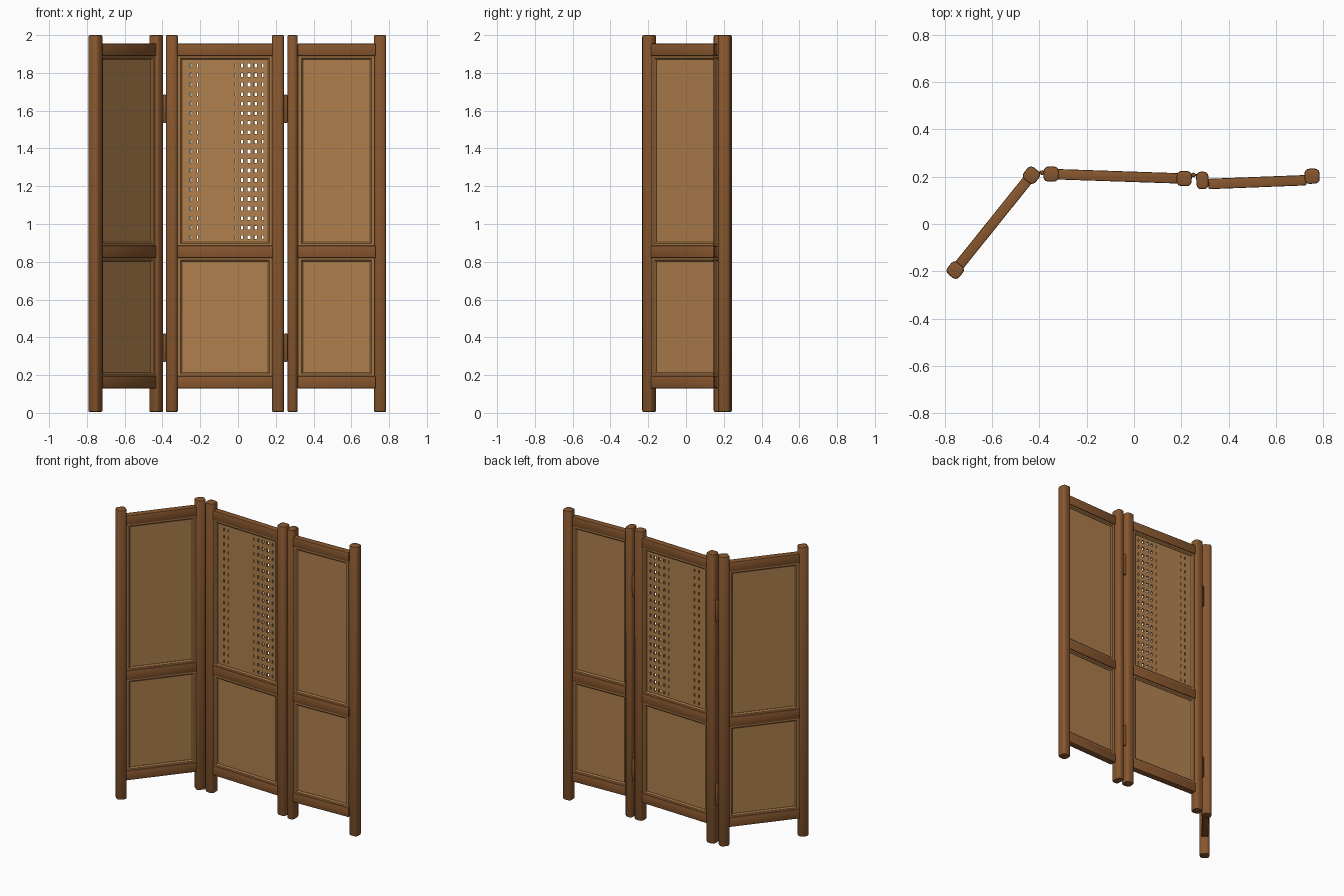
import bpy, bmesh, math
from mathutils import Matrix, Vector

if "Cube" in bpy.data.objects:
    bpy.data.objects.remove(bpy.data.objects["Cube"])


def material(name, rgb):
    m = bpy.data.materials.new(name)
    m.use_nodes = True
    m.diffuse_color = (*rgb, 1)
    m.node_tree.nodes["Principled BSDF"].inputs["Base Color"].default_value = (*rgb, 1)
    return m


WOOD = material("brown wood", (0.245, 0.095, 0.028))
CANE = material("tan cane", (0.43, 0.215, 0.075))
TRIM = material("light tan trim", (0.38, 0.18, 0.06))


def make_object(name, bm, mat, matrix, smooth=False):
    mesh = bpy.data.meshes.new(name)
    bm.to_mesh(mesh)
    bm.free()
    mesh.materials.append(mat)
    ob = bpy.data.objects.new(name, mesh)
    bpy.context.collection.objects.link(ob)
    ob.matrix_world = matrix
    if smooth:
        bpy.ops.object.select_all(action="DESELECT")
        ob.select_set(True)
        bpy.context.view_layer.objects.active = ob
        bpy.ops.object.shade_smooth_by_angle(angle=math.radians(40))
    return ob


def add_box(bm, lo, hi):
    lo, hi = Vector(lo), Vector(hi)
    mid, size = (lo + hi) / 2, hi - lo
    bmesh.ops.create_cube(bm, size=1, matrix=Matrix.Translation(mid) @ Matrix.Diagonal((*size, 1)))


def post(name, centre, width, depth, matrix):
    """Upright with well rounded corners and softened ends."""
    bm = bmesh.new()
    add_box(bm, (centre - width / 2, -depth / 2, 0.005), (centre + width / 2, depth / 2, 2))
    upright = [e for e in bm.edges if abs(e.verts[0].co.z - e.verts[1].co.z) > 1]
    bmesh.ops.bevel(bm, geom=upright, offset=0.02, segments=3, profile=0.5, affect="EDGES")
    ends = [e for e in bm.edges if abs(e.verts[0].co.z - e.verts[1].co.z) < 0.01]
    bmesh.ops.bevel(bm, geom=ends, offset=0.007, segments=2, profile=0.5, affect="EDGES")
    return make_object(name, bm, WOOD, matrix, True)


def rail(name, x0, x1, z0, z1, matrix):
    bm = bmesh.new()
    add_box(bm, (x0, -0.022, z0), (x1, 0.022, z1))
    bmesh.ops.bevel(bm, geom=bm.edges[:], offset=0.005, segments=2, profile=0.5, affect="EDGES")
    make_object(name, bm, WOOD, matrix, True)


def trim(name, x0, x1, z0, z1, matrix):
    """Sloped moulding ring around an infill panel, same on both sides."""
    rings = []
    bm = bmesh.new()
    for inset, y in ((0, -0.016), (0.016, -0.016), (0.024, -0.008),
                     (0.024, 0.008), (0.016, 0.016), (0, 0.016)):
        a, b, c, d = x0 + inset, x1 - inset, z0 + inset, z1 - inset
        rings.append([bm.verts.new(p) for p in ((a, y, c), (b, y, c), (b, y, d), (a, y, d))])
    for r, s in zip(rings, rings[1:] + rings[:1]):
        for i in range(4):
            j = (i + 1) % 4
            bm.faces.new((r[i], r[j], s[j], s[i]))
    bmesh.ops.recalc_face_normals(bm, faces=bm.faces[:])
    make_object(name, bm, TRIM, matrix)


def infill(name, x0, x1, z0, z1, matrix, columns=(), rows=()):
    """Thin sheet; each (centre, half size) column and row crossing leaves an open hole."""
    def cuts(lo, hi, gaps):
        return [lo] + [c + s * h for c, h in gaps for s in (-1, 1)] + [hi]
    xs, zs = cuts(x0, x1, columns), cuts(z0, z1, rows)
    bm = bmesh.new()
    grid = [[bm.verts.new((x, 0, z)) for x in xs] for z in zs]
    for k in range(len(zs) - 1):
        for i in range(len(xs) - 1):
            if not (i % 2 and k % 2):
                bm.faces.new((grid[k][i], grid[k][i + 1], grid[k + 1][i + 1], grid[k + 1][i]))
    ob = make_object(name, bm, CANE, matrix)
    solid = ob.modifiers.new("thickness", "SOLIDIFY")
    solid.thickness, solid.offset = 0.012, 0


def leaf(side, start, end, rail_shift=(0, 0), left_size=(0.064, 0.064), holes=((), ())):
    """One folding leaf between two post centres in plan."""
    a, b = Vector(start), Vector(end)
    run = b - a
    half = run.length / 2
    turn = Matrix.Rotation(math.atan2(run.y, run.x), 4, "Z")
    m = Matrix.Translation((*((a + b) / 2), 0)) @ turn
    post(side + "_leaf_right_post", -half, *left_size, m)
    post(side + "_leaf_left_post", half, 0.064, 0.064, m)
    inner = m @ Matrix.Translation((*rail_shift, 0))
    x0, x1 = -half + 0.025, half - 0.025
    for part, z0, z1 in (("bottom", 0.13, 0.195), ("middle", 0.82, 0.885), ("top", 1.89, 1.955)):
        rail(f"{side}_leaf_{part}_rail", x0, x1, z0, z1, inner)
    for part, z0, z1, hole in (("lower", 0.19, 0.825, ((), ())), ("upper", 0.88, 1.895, holes)):
        trim(f"{side}_leaf_{part}_trim", x0 + 0.005, x1 - 0.005, z0, z1, inner)
        infill(f"{side}_leaf_{part}_panel", x0, x1, z0, z1, inner, *hole)


# Pierced columns and rows of the centre panel, relative to its middle
columns = ((-0.18, 0.004), (-0.145, 0.003), (0.055, 0.002), (0.09, 0.006),
           (0.127, 0.008), (0.163, 0.008), (0.2, 0.004))
rows = [(0.93 + 0.0505 * i, 0.01) for i in range(19)]

leaf("right", (-0.755, -0.195), (-0.433, 0.206))
leaf("centre", (-0.35, 0.211), (0.212, 0.192), holes=(columns, rows))
leaf("left", (0.289, 0.184), (0.752, 0.202), rail_shift=(0, -0.016), left_size=(0.052, 0.074))

# Hinges: leaf plate bridging the gap and a knuckle with round ends
for side, x, y in (("right", -0.389, 0.217), ("left", 0.252, 0.207)):
    for level, z in (("lower", 0.345), ("upper", 1.61)):
        m = Matrix.Translation((x, y, z))
        bm = bmesh.new()
        add_box(bm, (-0.02, -0.004, -0.055), (0.02, 0.004, 0.055))
        make_object(f"{side}_{level}_hinge_plate", bm, WOOD, m)
        bm = bmesh.new()
        bmesh.ops.create_cone(bm, cap_ends=True, segments=12, radius1=0.01, radius2=0.01, depth=0.15)
        rims = [e for e in bm.edges if abs(e.verts[0].co.z - e.verts[1].co.z) < 0.01]
        bmesh.ops.bevel(bm, geom=rims, offset=0.006, segments=2, profile=0.5, affect="EDGES")
        make_object(f"{side}_{level}_hinge_knuckle", bm, WOOD, m, True)
